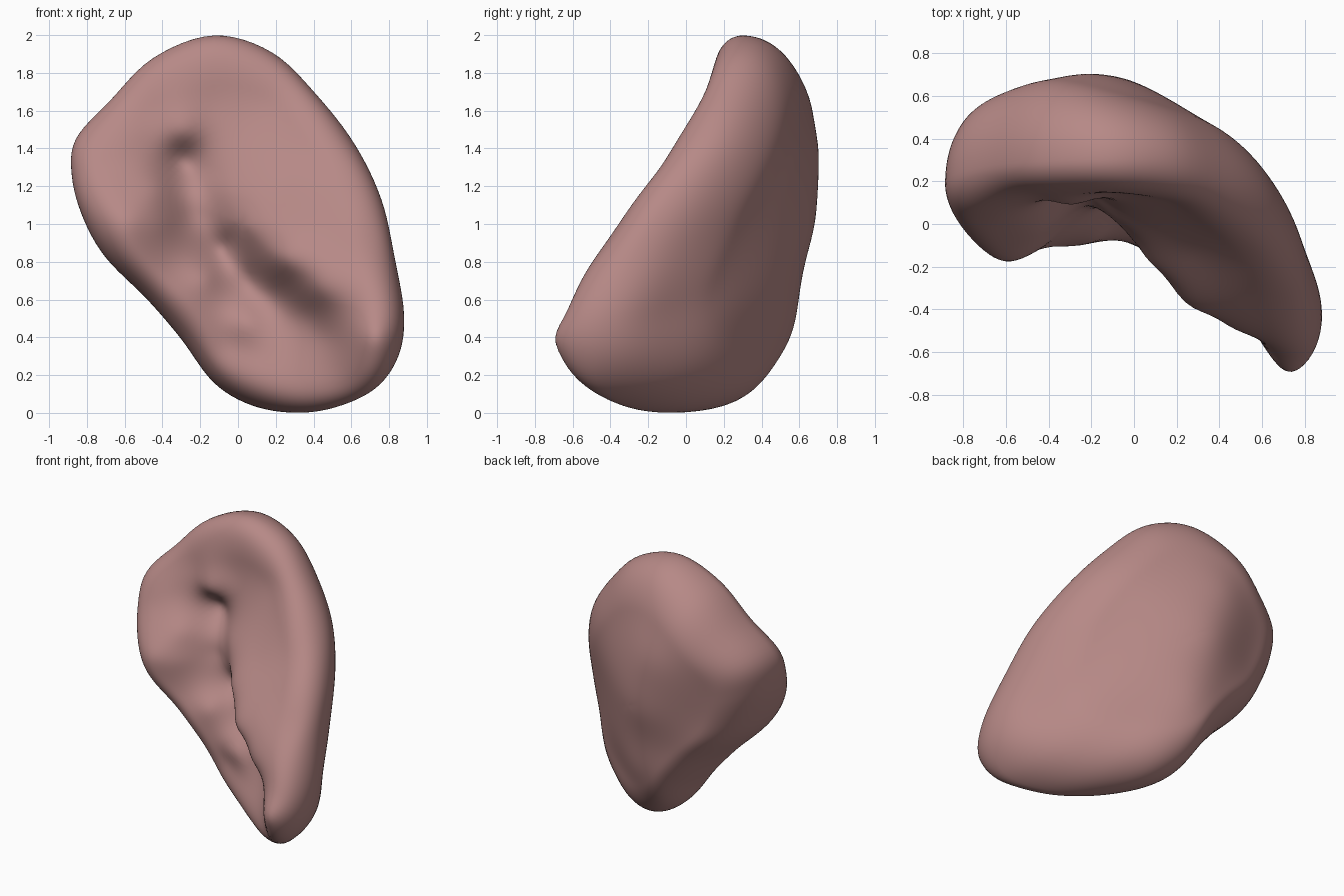
import bpy, bmesh, math
from mathutils import Vector

if "Cube" in bpy.data.objects:
    bpy.data.objects.remove(bpy.data.objects["Cube"])

# Rim of the organ, clockwise from the top: x, z, y
RIM = [(-.13, 2.0, .30), (.18, 1.91, .29), (.42, 1.68, .21), (.62, 1.42, .1), (.76, 1.13, -.1),
       (.83, .82, -.28), (.88, .52, -.42), (.85, .3, -.45), (.73, .13, -.44), (.52, .03, -.28),
       (.3, 0, -.07), (.07, .04, .14), (-.13, .16, .2), (-.3, .39, .18), (-.48, .6, .15),
       (-.7, .82, .12), (-.82, 1.03, .12), (-.88, 1.25, .17), (-.86, 1.45, .22),
       (-.68, 1.65, .27), (-.45, 1.88, .29)]

# Depth samples of the domed back: x, z, y
BACK = [(-.2, 1.4, .70), (-.1, 1.8, .60), (.2, 1.6, .53), (-.5, 1.5, .66), (-.7, 1.25, .58),
        (-.58, .97, .56), (-.1, 1.0, .68), (.3, 1.2, .5), (.6, 1.0, .24), (.35, .7, .38),
        (0, .5, .56), (.3, .3, .33), (.6, .5, .12), (-.3, .7, .59), (.76, .5, -.04), (0, .25, .49),
        (.2, .12, .4)]

# Depth samples of the hollow front: x, z, y
FRONT = [(-.1, 1.85, .14), (-.15, 1.62, .14), (-.45, 1.6, .13), (.2, 1.65, .1), (-.7, 1.3, 0),
         (-.57, 1.02, -.17), (-.42, 1.2, -.01), (-.29, 1.33, .22), (-.24, 1.05, .08), (-.08, 1.2, .02),
         (.25, 1.2, -.13), (.55, 1.3, -.15), (.72, .95, -.4), (.45, .95, -.38), (.78, .5, -.68),
         (.72, .4, -.72), (.58, .43, -.53), (-.08, .87, .1), (.07, .7, .02), (-.17, .72, -.06),
         (-.35, .78, -.08), (.05, .48, -.11), (-.05, .35, -.07), (.35, .22, -.28), (.36, .52, -.22),
         (.42, .64, -.44), (.22, .8, -.34), (-.29, 1.48, .09), (.05, .98, -.15), (.46, .4, -.32),
         (.55, .2, -.49), (.7, .22, -.68), (.65, .7, -.55), (-.41, 1.0, -.09), (.2, .62, -.08),
         (.1, .3, -.12), (.45, .1, -.43)]


def kernel(ax, az, bx, bz, soft):
    return math.sqrt((ax - bx) ** 2 + (az - bz) ** 2 + soft)


def fit_surface(samples, soft):
    """Smooth depth function through scattered samples."""
    n = len(samples)
    m = [[kernel(a[0], a[1], b[0], b[1], soft) for b in samples] + [a[2]] for a in samples]
    for i in range(n):
        p = max(range(i, n), key=lambda k: abs(m[k][i]))
        m[i], m[p] = m[p], m[i]
        for k in range(n):
            if k != i:
                f = m[k][i] / m[i][i]
                m[k] = [u - f * v for u, v in zip(m[k], m[i])]
    w = [m[i][n] / m[i][i] for i in range(n)]
    return lambda x, z: sum(c * kernel(x, z, s[0], s[1], soft) for c, s in zip(w, samples))


def closed_spline(points, steps):
    pts = [Vector(p) for p in points]
    out = []
    for i in range(len(pts)):
        a, b, c, d = (pts[(i + k) % len(pts)] for k in (-1, 0, 1, 2))
        for s in range(steps):
            t = s / steps
            out.append(.5 * (2 * b + (c - a) * t + (2 * a - 5 * b + 4 * c - d) * t * t
                             + (3 * b - a - 3 * c + d) * t ** 3))
    return out


# Two skins of concentric rings that meet at the rim
rim = closed_spline(RIM, 6)
count, rings = len(rim), 36
cx, cz = 0.02, 1.0
bm = bmesh.new()
rim_verts = [bm.verts.new((p.x, p.z, p.y)) for p in rim]
for samples, soft, edge in ((FRONT, .003, .26), (BACK, .03, .31)):
    depth = fit_surface(samples, soft)
    outer = rim_verts
    for i in range(rings - 1, 0, -1):
        r = math.sin(i / rings * math.pi / 2)
        s = min(1, (1 - r) / edge)
        fullness = math.sqrt(1 - (1 - s) ** 2)
        inner = []
        for p in rim:
            x, z = cx + r * (p.x - cx), cz + r * (p.y - cz)
            inner.append(bm.verts.new((x, p.z + (depth(x, z) - p.z) * fullness, z)))
        for k in range(count):
            j = (k + 1) % count
            bm.faces.new((outer[k], outer[j], inner[j], inner[k]))
        outer = inner
    hub = bm.verts.new((cx, depth(cx, cz), cz))
    for k in range(count):
        bm.faces.new((outer[k], outer[(k + 1) % count], hub))
bmesh.ops.recalc_face_normals(bm, faces=bm.faces)

mesh = bpy.data.meshes.new("organ_body")
bm.to_mesh(mesh)
bm.free()
organ = bpy.data.objects.new("organ_body", mesh)
bpy.context.collection.objects.link(organ)
for poly in mesh.polygons:
    poly.use_smooth = True

# Soften the surface
soften = organ.modifiers.new("soften", 'SMOOTH')
soften.factor, soften.iterations = .5, 4

skin = bpy.data.materials.new("organ_skin")
skin.diffuse_color = (.47, .25, .24, 1)
skin.use_nodes = True
skin.node_tree.nodes["Principled BSDF"].inputs["Base Color"].default_value = skin.diffuse_color
mesh.materials.append(skin)
